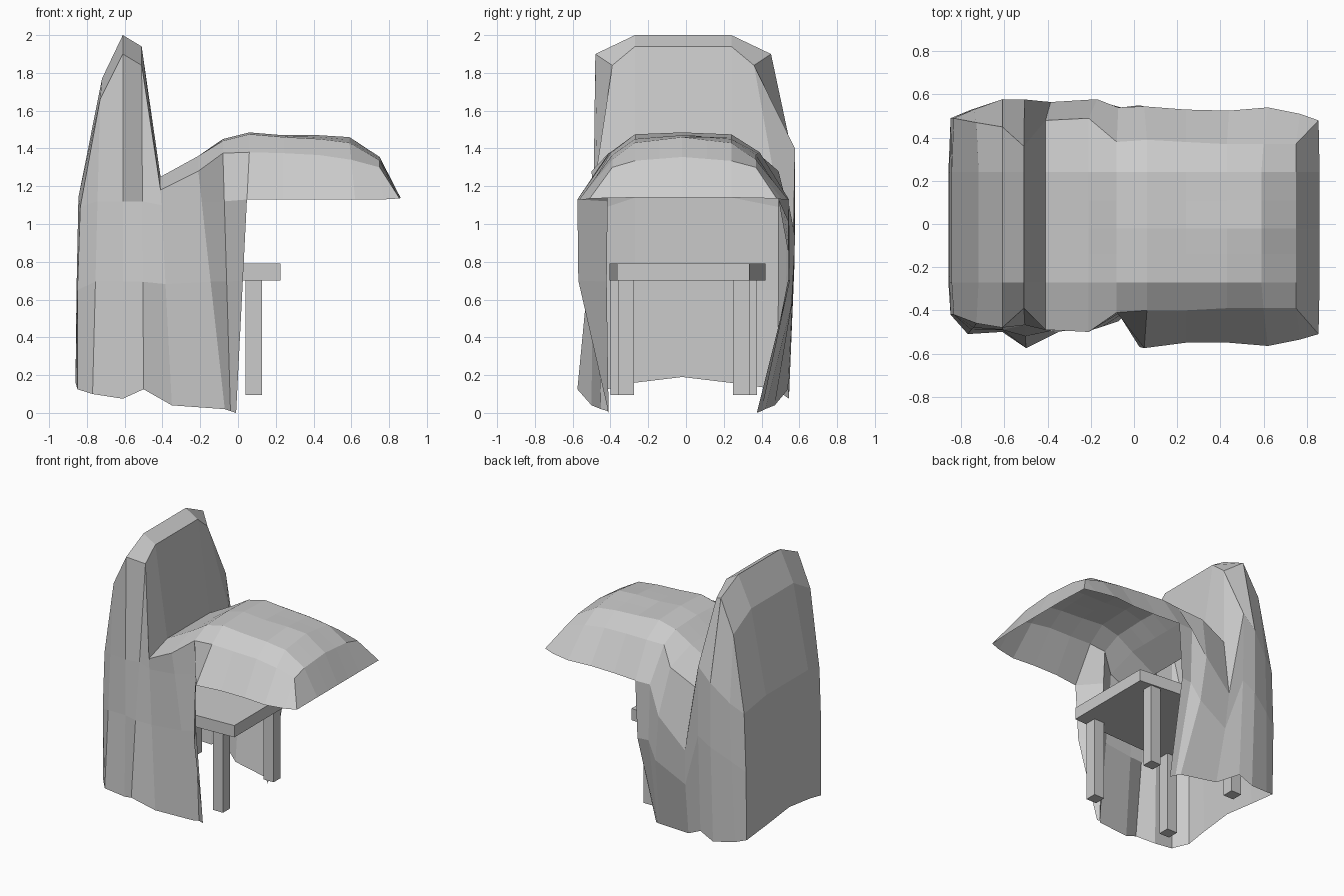
import bpy, bmesh

cube = bpy.data.objects.get("Cube")
if cube:
    bpy.data.objects.remove(cube)

mat = bpy.data.materials.new("plain_grey")
mat.use_nodes = True
GREY = (0.6, 0.6, 0.6, 1)
mat.diffuse_color = GREY
mat.node_tree.nodes["Principled BSDF"].inputs["Base Color"].default_value = GREY


def finish(name, bm):
    mesh = bpy.data.meshes.new(name)
    bm.to_mesh(mesh)
    bm.free()
    mesh.materials.append(mat)
    obj = bpy.data.objects.new(name, mesh)
    bpy.context.collection.objects.link(obj)
    return obj


def strip(bm, first, second, flip=False):
    """Bridge two equally long vertex lines, skipping collapsed corners."""
    for k in range(len(first) - 1):
        corners = [first[k], first[k + 1], second[k + 1], second[k]]
        corners = list(dict.fromkeys(corners))
        if len(corners) > 2:
            bm.faces.new(corners[::-1] if flip else corners)


# Long profile of the cover, back hem to awning tip:
# crown x, crown z, shoulder drop, edge x, right edge y, left edge y, edge z
SPINE = [
    (-.86, .19, .03, -.85, -.42, .48, .125),
    (-.855, .65, 0, -.85, -.42, .49, .65),
    (-.845, 1.14, 0, -.835, -.42, .49, 1.09),
    (-.72, 1.77, 0, -.73, -.46, .47, 1.66),
    (-.61, 2.0, 0, -.61, -.48, .45, 1.9),
    (-.51, 1.94, 0, -.51, -.39, .36, 1.84),
    (-.41, 1.25, 0, -.41, -.49, .48, 1.18),
    (-.21, 1.36, 0, -.21, -.5, .49, 1.28),
    (-.08, 1.45, .01, -.08, -.41, .38, 1.375),
    (.06, 1.485, .01, .06, -.4, .39, 1.38),
    (.24, 1.47, .01, .24, -.4, .38, 1.375),
    (.43, 1.47, .02, .43, -.39, .37, 1.365),
    (.59, 1.46, .03, .6, -.39, .37, 1.34),
    (.75, 1.355, .02, .75, -.39, .37, 1.3),
    (.86, 1.14, 0, .855, -.51, .48, 1.135),
]
# Side wall columns: hem x, hem z
HEM = [(-.77, .1), (-.61, .075), (-.5, .125), (-.35, .04),
       (-.07, .02), (-.04, .01), (-.01, 0)]
# Per column: y at upper fold, lower fold and hem, then upper fold height
RIGHT_WALL = [(-.48, -.49, -.51, 1.12), (-.49, -.49, -.5, 1.12),
              (-.468, -.52, -.575, 1.12), (-.492, -.495, -.5, 1.1),
              (-.49, -.475, -.45, 1.12), (-.415, -.42, -.415, 1.12),
              (-.575, -.57, -.41, 1.13)]
LEFT_WALL = [(.53, .53, .51, 1.16), (.578, .575, .545, 1.3),
             (.577, .575, .54, 1.4), (.565, .54, .47, .72),
             (.578, .56, .42, .93), (.54, .54, .4, 1.13),
             (.545, .55, .375, 1.13)]
# Awning valance: x, right y, left y
VALANCE = [(.24, -.55, .53), (.44, -.55, .525), (.62, -.565, .54), (.77, -.535, .51)]

bm = bmesh.new()
rows = []
for x, z, drop, ex, yr, yl, ez in SPINE:
    pts = [(ex, yr, ez)]
    for y in (-.27, -.14, -.02, .11, .24):
        t = abs(y + .02) / .25
        pts.append((x, y, z - drop * t))
    pts.append((ex, yl, ez))
    rows.append([bm.verts.new(p) for p in pts])
for a, b in zip(rows, rows[1:]):
    strip(bm, a, b, flip=True)

# Side walls and valances, one per side
for wall, edge, pick in ((RIGHT_WALL, 0, 1), (LEFT_WALL, -1, 2)):
    flip = edge == -1
    column = [rows[2][edge], rows[2][edge], rows[1][edge], rows[0][edge]]
    for k, (*ys, fold) in enumerate(wall):
        top = rows[k + 3][edge]
        hx, hz = HEM[k]
        new = [top]
        for y, z in zip(ys, (fold, fold * .62, hz)):
            t = (top.co.z - z) / (top.co.z - hz)
            new.append(bm.verts.new((top.co.x + (hx - top.co.x) * t, y, z)))
        strip(bm, column, new, flip)
        column = new
    line = column[:2]
    for k, v in enumerate(VALANCE):
        new = [rows[k + 10][edge], bm.verts.new((v[0], v[pick], 1.13))]
        strip(bm, line, new, flip)
        line = new
    tip = rows[-1][edge]
    strip(bm, line, [tip, tip], flip)
finish("fabric_cover", bm)


def box(name, x0, x1, y0, y1, z0, z1, flare=(0, 0)):
    """Box whose back edge may be wider than its front edge."""
    bm = bmesh.new()
    bmesh.ops.create_cube(bm, size=1)
    for v in bm.verts:
        back = v.co.x < 0
        left = v.co.y > 0
        v.co.x = x0 if back else x1
        v.co.y = (y1 if left else y0) + flare[left] * back
        v.co.z = z1 if v.co.z > 0 else z0
    return finish(name, bm)


# Table under the cover
box("table_top", -.66, .225, -.365, .335, .7, .79, flare=(-.04, .085))
for end, x, out in (("front", .083, 0), ("back", -.61, .04)):
    for side, y in (("right", -.318 - out), ("left", .293 + out)):
        box(f"{end}_{side}_leg", x - .043, x + .043, y - .043, y + .043, .095, .7)
